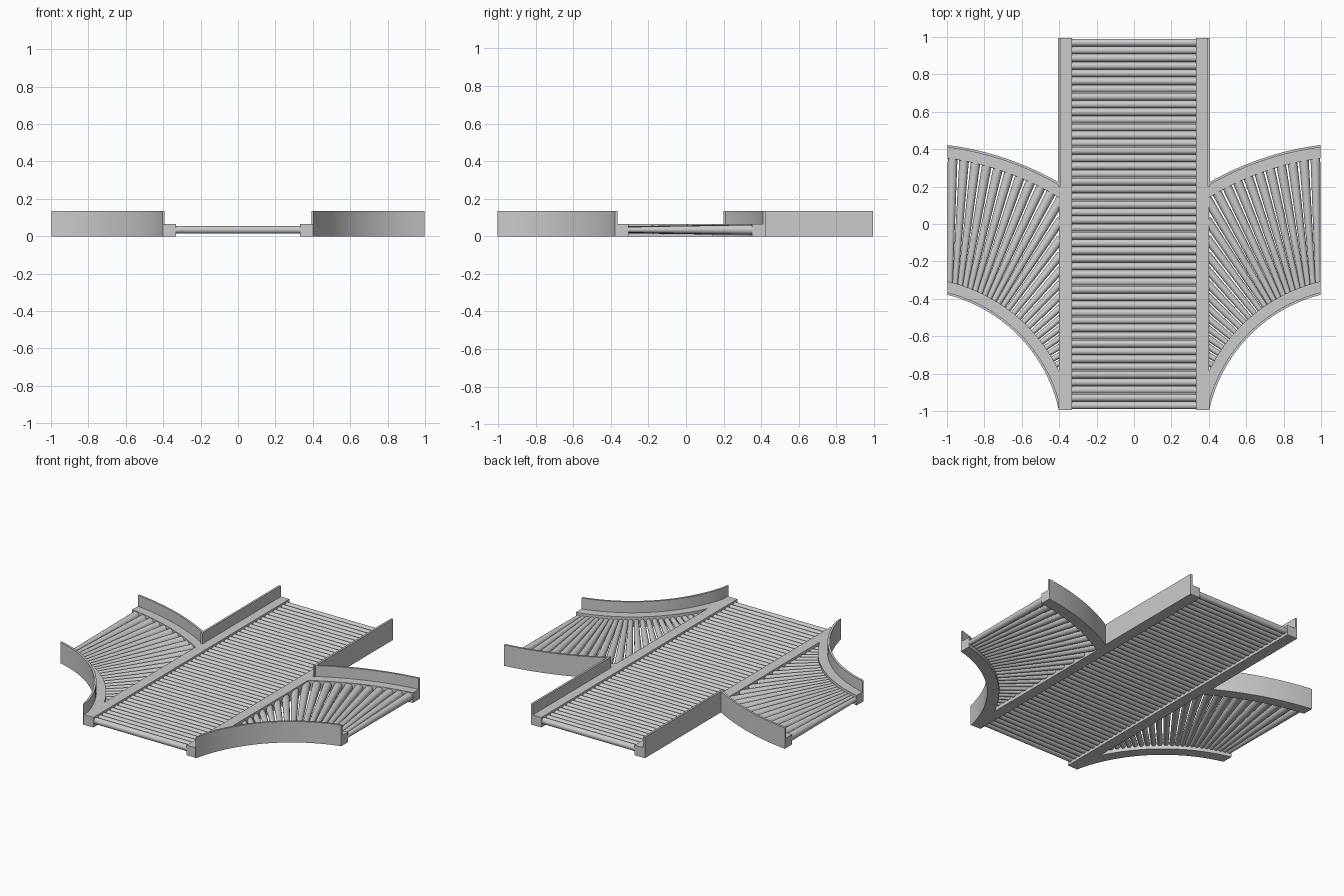
import bpy, bmesh
from math import sin, cos, asin, radians
from mathutils import Vector

if "Cube" in bpy.data.objects:
    bpy.data.objects.remove(bpy.data.objects["Cube"])

CX, CY = 1.2, -1.17          # shared centre of the branch arcs (right side)
X_IN, X_OUT = 0.40, 0.998    # branch limits
Z_ROLL = 0.035


def finish(bm, name, mirror=True, smooth=False):
    bmesh.ops.recalc_face_normals(bm, faces=bm.faces)
    me = bpy.data.meshes.new(name)
    bm.to_mesh(me)
    bm.free()
    ob = bpy.data.objects.new(name, me)
    bpy.context.collection.objects.link(ob)
    if mirror:
        m = ob.modifiers.new("mirror", 'MIRROR')
        m.use_mirror_merge = False
    if smooth:
        bpy.ops.object.select_all(action='DESELECT')
        ob.select_set(True)
        bpy.context.view_layer.objects.active = ob
        bpy.ops.object.shade_smooth_by_angle(angle=radians(35))
    return ob


def box(name, x0, x1, y0, y1, z0, z1):
    bm = bmesh.new()
    bmesh.ops.create_cube(bm, size=1)
    for v in bm.verts:
        v.co = Vector(((x0 + x1) / 2 + v.co.x * (x1 - x0),
                       (y0 + y1) / 2 + v.co.y * (y1 - y0),
                       (z0 + z1) / 2 + v.co.z * (z1 - z0)))
    return finish(bm, name)


def polar(r, a):
    return CX - r * sin(a), CY + r * cos(a)


def arc_bar(name, r0, r1, z1, n=20):
    """Curved bar between two radii, cut flush at X_IN and X_OUT."""
    bm = bmesh.new()
    rings = []
    for i in range(n + 1):
        ring = []
        for r, z in ((r0, 0), (r1, 0), (r1, z1), (r0, z1)):
            a0 = asin((CX - X_OUT) / r)
            a1 = asin((CX - X_IN) / r)
            ring.append(bm.verts.new((*polar(r, a0 + (a1 - a0) * i / n), z)))
        rings.append(ring)
    for a, b in zip(rings, rings[1:]):
        for k in range(4):
            bm.faces.new((a[k], a[(k + 1) % 4], b[(k + 1) % 4], b[k]))
    bm.faces.new(rings[0])
    bm.faces.new(rings[-1])
    return finish(bm, name, smooth=True)


def roller(bm, p, q, rp, rq, sides=16):
    """Tapered cylinder from p to q."""
    p, q = Vector(p), Vector(q)
    d = q - p
    mat = d.to_track_quat('Z', 'Y').to_matrix().to_4x4()
    mat.translation = (p + q) / 2
    bmesh.ops.create_cone(bm, cap_ends=True, segments=sides, radius1=rp,
                          radius2=rq, depth=d.length, matrix=mat)


# straight conveyor: rails, guards above the branches, rollers
box("main_rail", 0.332, 0.40, -0.995, 0.995, 0, 0.065)
box("main_guard", 0.392, 0.405, 0.20, 0.995, 0, 0.135)

bm = bmesh.new()
N = 48
for i in range(N):
    y = -0.97 + 1.94 * i / (N - 1)
    roller(bm, (-0.335, y, Z_ROLL), (0.335, y, Z_ROLL), 0.02, 0.02)
finish(bm, "main_rollers", mirror=False, smooth=True)

# curved branches: rails and guards
R_LOW, R_HIGH, W = 0.817, 1.605, 0.07
arc_bar("lower_branch_rail", R_LOW + 0.012, R_LOW + W, 0.065)
arc_bar("lower_branch_guard", R_LOW, R_LOW + 0.013, 0.135)
arc_bar("upper_branch_rail", R_HIGH - W, R_HIGH - 0.012, 0.065)
arc_bar("upper_branch_guard", R_HIGH - 0.013, R_HIGH, 0.135)

# fan of tapered rollers, trimmed where they meet the main rail
bm = bmesh.new()
ra, rb = R_LOW + W - 0.005, R_HIGH - W + 0.005
M = 24
for i in range(M):
    s = i / (M - 1)
    top = radians(8.6 + 53.4 * s)
    low = top + radians(5.6) * max(0, 1 - 2 * s)
    p, q = Vector(polar(ra, low)), Vector(polar(rb, top))
    t = min(1, (p.x - X_IN + 0.01) / max(1e-4, p.x - q.x)) if q.x < p.x else 1
    q = p.lerp(q, t)
    roller(bm, (*p, Z_ROLL), (*q, Z_ROLL), 0.0145, 0.0145 + 0.0115 * t)
finish(bm, "branch_rollers", smooth=True)
